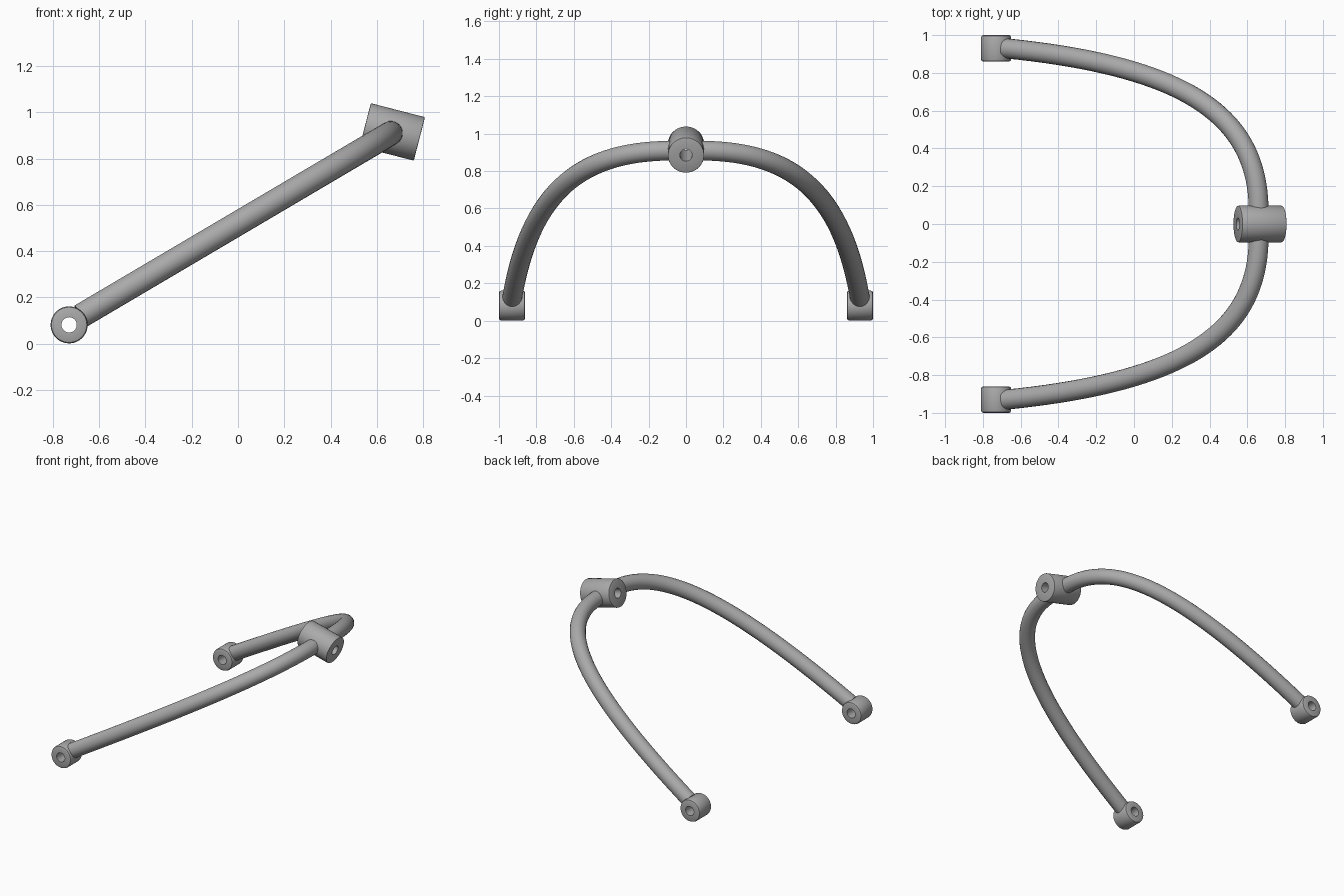
import bpy, bmesh, math
from mathutils import Vector

if "Cube" in bpy.data.objects:
    bpy.data.objects.remove(bpy.data.objects["Cube"])

grey = bpy.data.materials.new("metal grey")
grey.diffuse_color = (0.40, 0.40, 0.40, 1)
grey.use_nodes = True
grey.node_tree.nodes["Principled BSDF"].inputs["Base Color"].default_value = grey.diffuse_color


def sleeve(name, centre, axis, length, radius, bore, bevel, sides=48):
    """Hollow cylinder lathed around its axis, with slightly rounded rims."""
    h, b = length / 2, bevel
    profile = [(bore, -h), (radius - b, -h), (radius - 0.3 * b, -h + 0.3 * b), (radius, -h + b),
               (radius, h - b), (radius - 0.3 * b, h - 0.3 * b), (radius - b, h), (bore, h)]
    turn = Vector(axis).to_track_quat('Z', 'Y')
    bm = bmesh.new()
    rings = []
    for i in range(sides):
        a = 2 * math.pi * i / sides
        rings.append([bm.verts.new(turn @ Vector((r * math.cos(a), r * math.sin(a), z)) + Vector(centre))
                      for r, z in profile])
    n = len(profile)
    for i in range(sides):
        p, q = rings[i], rings[(i + 1) % sides]
        for j in range(n):
            k = (j + 1) % n
            bm.faces.new((p[j], q[j], q[k], p[k]))
    bmesh.ops.recalc_face_normals(bm, faces=bm.faces)
    me = bpy.data.meshes.new(name)
    bm.to_mesh(me)
    bm.free()
    ob = bpy.data.objects.new(name, me)
    bpy.context.collection.objects.link(ob)
    finish(ob)


def finish(ob):
    ob.data.materials.clear()
    ob.data.materials.append(grey)
    bpy.ops.object.select_all(action='DESELECT')
    ob.select_set(True)
    bpy.context.view_layer.objects.active = ob
    bpy.ops.object.shade_smooth_by_angle(angle=math.radians(40))


def on_plane(x, y):
    """Lift a plan point onto the sloping plane of the arms."""
    return Vector((x, y, 0.52 + 0.59 * x))


def arm(name, side):
    """Bent tube from the pivot bushing to the head sleeve."""
    cu = bpy.data.curves.new(name, 'CURVE')
    cu.dimensions = '3D'
    cu.bevel_depth = 0.053
    cu.bevel_resolution = 8
    cu.resolution_u = 40
    cu.use_fill_caps = True
    sp = cu.splines.new('BEZIER')
    sp.bezier_points.add(1)
    ends = [((-0.68, 0.93), (-0.9, 0.952), (0.32, 0.83)),
            ((0.66, 0.065), (0.66, 0.55), (0.66, -0.2))]
    for bp, (co, left, right) in zip(sp.bezier_points, ends):
        bp.handle_left_type = bp.handle_right_type = 'FREE'
        bp.co = on_plane(co[0], side * co[1])
        bp.handle_left = on_plane(left[0], side * left[1])
        bp.handle_right = on_plane(right[0], side * right[1])
    ob = bpy.data.objects.new(name, cu)
    bpy.context.collection.objects.link(ob)
    bpy.ops.object.select_all(action='DESELECT')
    ob.select_set(True)
    bpy.context.view_layer.objects.active = ob
    bpy.ops.object.convert(target='MESH')
    finish(bpy.context.view_layer.objects.active)


# Both arms with their pivot bushings
for label, side in (("front", -1), ("back", 1)):
    arm(label + "_arm", side)
    sleeve(label + "_pivot_bushing", (-0.73, side * 0.93, 0.081), (0, 1, 0), 0.14, 0.08, 0.033, 0.012)

# Tilted head sleeve joining the arms
sleeve("head_sleeve", (0.667, 0, 0.915), (0.97, 0, -0.25), 0.242, 0.097, 0.033, 0.004)
